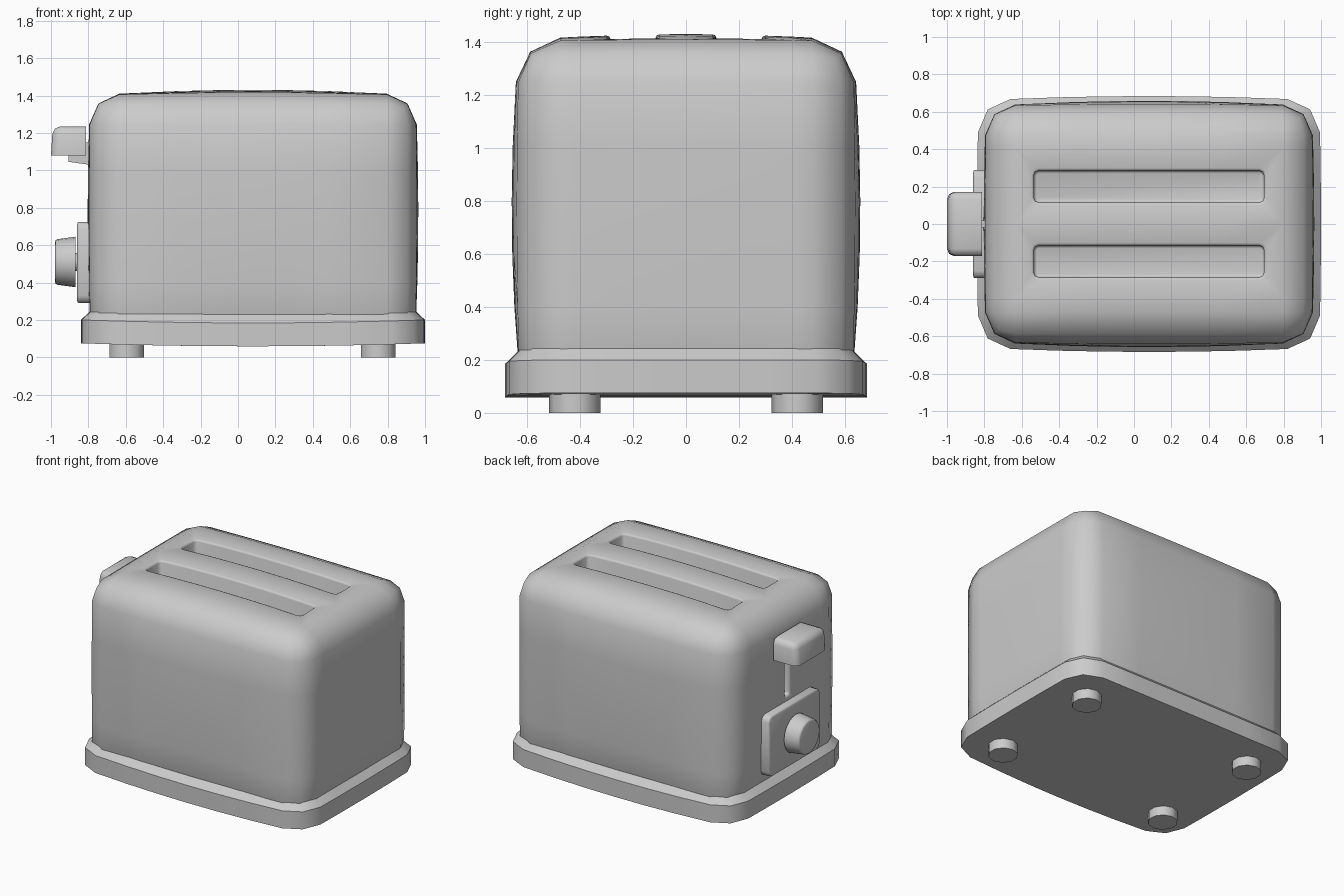
import bpy, bmesh, math
from mathutils import Vector, Matrix

if "Cube" in bpy.data.objects:
    bpy.data.objects.remove(bpy.data.objects["Cube"])

CX = 0.08  # body centre in x


def box(lo, hi):
    bm = bmesh.new()
    bmesh.ops.create_cube(bm, size=1)
    lo, hi = Vector(lo), Vector(hi)
    for v in bm.verts:
        v.co = (lo + hi) / 2 + v.co * (hi - lo)
    return bm


def bevel(bm, test, width, segments=2):
    """Bevel every edge whose direction and midpoint pass the test."""
    edges = []
    for e in bm.edges:
        a, b = (v.co for v in e.verts)
        if test((b - a).normalized(), (a + b) / 2):
            edges.append(e)
    bmesh.ops.bevel(bm, geom=edges, offset=width, offset_type='OFFSET',
                    segments=segments, profile=0.5, affect='EDGES')


def cut(bm, axis, values):
    no = Vector([i == axis for i in range(3)])
    for t in values:
        geom = bm.verts[:] + bm.edges[:] + bm.faces[:]
        bmesh.ops.bisect_plane(bm, geom=geom, plane_co=no * t, plane_no=no)


def finish(bm, name, angle=50):
    bmesh.ops.recalc_face_normals(bm, faces=bm.faces[:])
    me = bpy.data.meshes.new(name)
    bm.to_mesh(me)
    bm.free()
    ob = bpy.data.objects.new(name, me)
    bpy.context.collection.objects.link(ob)
    if angle:
        smooth(ob, angle)
    return ob


def smooth(ob, angle):
    bpy.ops.object.select_all(action='DESELECT')
    ob.select_set(True)
    bpy.context.view_layer.objects.active = ob
    bpy.ops.object.shade_smooth_by_angle(angle=math.radians(angle))


# Body: rounded box with barrelled sides and an arched top
Z0, Z1, HX, HY = 0.15, 1.40, 0.87, 0.63
bm = box((CX - HX, -HY, Z0), (CX + HX, HY, Z1))
bevel(bm, lambda d, m: abs(d.z) > 0.9 or m.z > 1.3, 0.155)
cut(bm, 0, [CX + k * 0.2 for k in range(-2, 3)])
cut(bm, 1, [-0.4, -0.2, 0, 0.2, 0.4])
cut(bm, 2, [0.4, 0.6, 0.8, 1.0])
for v in bm.verts:
    u, s, w = (v.co.x - CX) / HX, v.co.y / HY, (v.co.z - 0.775) / 0.625
    v.co.x += 0.014 * u * (1 - s * s) * (1 - w * w)
    v.co.y += 0.028 * s * (1 - u * u) * (1 - w * w)
    if w > 0:
        v.co.z += 0.03 * w * (1 - u * u) * (1 - 0.8 * s * s)
body = finish(bm, "body", None)

# Cutters: two bread slots and the lever track
cutters = []
for side in (-1, 1):
    bm = box((-0.535, side * 0.2 - 0.085, 0.5), (0.695, side * 0.2 + 0.085, 1.6))
    bevel(bm, lambda d, m: abs(d.z) > 0.9, 0.025)
    cutters.append(finish(bm, "slot_cutter", None))
cutters.append(finish(box((-0.9, -0.022, 0.76), (-0.7, 0.022, 1.16)), "track_cutter", None))
for c in cutters:
    c.hide_render = True
    mod = body.modifiers.new("cut", 'BOOLEAN')
    mod.object, mod.operation, mod.solver = c, 'DIFFERENCE', 'EXACT'
mod = body.modifiers.new("rim", 'BEVEL')
mod.width, mod.segments = 0.014, 2
mod.limit_method, mod.angle_limit = 'ANGLE', math.radians(60)
mod.use_clamp_overlap = False
bpy.context.view_layer.objects.active = body
for mod in list(body.modifiers):
    bpy.ops.object.modifier_apply(modifier=mod.name)
for c in cutters:
    bpy.data.objects.remove(c)
smooth(body, 50)

# Base plinth: bowed, chamfered on top
bm = box((CX - 0.91, -0.66, 0.075), (CX + 0.91, 0.66, 0.245))
bevel(bm, lambda d, m: abs(d.z) > 0.9, 0.17)
bevel(bm, lambda d, m: abs(d.z) < 0.1 and m.z > 0.2, 0.045, 1)
cut(bm, 0, [CX + k * 0.24 for k in range(-2, 3)])
cut(bm, 1, [-0.3, 0, 0.3])
for v in bm.verts:
    u, s = (v.co.x - CX) / 0.91, v.co.y / 0.66
    v.co.x += 0.01 * u * (1 - s * s)
    v.co.y += 0.024 * s * (1 - u * u)
    v.co.z -= 0.016 * (1 - u * u)
bmesh.ops.recalc_face_normals(bm, faces=bm.faces[:])
bm.normal_update()
for f in bm.faces:
    f.smooth = True
for e in bm.edges:
    if len(e.link_faces) == 2:
        a, b = e.link_faces
        e.smooth = abs(a.normal.z - b.normal.z) < 0.25
finish(bm, "base", None)


def tube(name, r1, r2, depth, centre, sides, axis_x=False, rim=0):
    bm = bmesh.new()
    bmesh.ops.create_cone(bm, cap_ends=True, segments=sides, radius1=r1, radius2=r2, depth=depth)
    if rim:
        bevel(bm, lambda d, m: abs(d.z) < 0.1 and m.z > 0, rim)
    m = Matrix.Translation(centre)
    if axis_x:
        m = m @ Matrix.Rotation(-math.pi / 2, 4, 'Y')
    bmesh.ops.transform(bm, matrix=m, verts=bm.verts[:])
    finish(bm, name)


# Feet
for x in (-0.595, 0.75):
    for y in (-0.42, 0.42):
        tube("foot", 0.097, 0.097, 0.09, (x, y, 0.045), 10)

# Control panel and dial
bm = box((-0.86, -0.29, 0.29), (-0.76, 0.29, 0.725))
bevel(bm, lambda d, m: abs(d.x) > 0.9, 0.04)
bevel(bm, lambda d, m: abs(d.x) < 0.1 and m.x < -0.85, 0.012)
finish(bm, "control_panel")
tube("dial", 0.135, 0.12, 0.108, (-0.924, 0, 0.51), 20, True, 0.012)
tube("dial_shaft", 0.05, 0.05, 0.06, (-0.865, 0, 0.51), 10, True)

# Lever handle with its stem running into the track
bm = box((-1.0, -0.172, 1.08), (-0.812, 0.172, 1.235))
for v in bm.verts:
    if v.co.x < -0.9 and v.co.z > 1.1:
        v.co.x += 0.01
bevel(bm, lambda d, m: m.x < -0.95 and m.z > 1.1 or m.z > 1.2 and m.x > -0.95 and abs(d.x) > 0.5, 0.04)
finish(bm, "lever_handle")
bm = box((-0.905, -0.02, 1.045), (-0.72, 0.02, 1.15))
for v in bm.verts:
    if v.co.x > -0.8 and v.co.z < 1.1:
        v.co.z = 1.02
finish(bm, "lever_stem")
